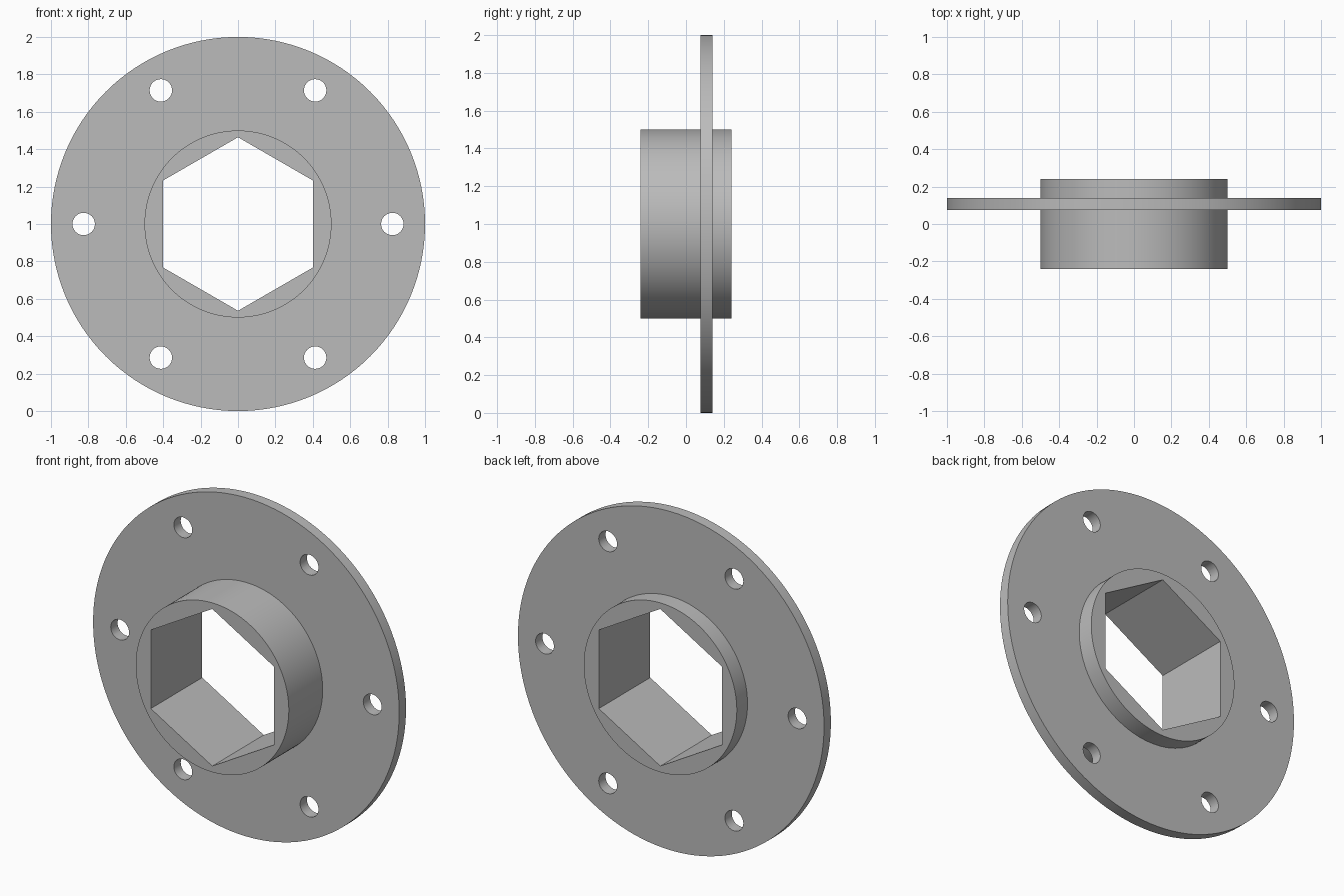
import bpy
import bmesh
from math import sin, cos, pi, radians
from mathutils import Matrix

cube = bpy.data.objects.get("Cube")
if cube:
    bpy.data.objects.remove(cube, do_unlink=True)

SEGMENTS = 128
CENTRE_Z = 1.0

grey = bpy.data.materials.new("plain grey")
grey.use_nodes = True
colour = (0.5, 0.5, 0.5, 1)
grey.diffuse_color = colour
grey.node_tree.nodes["Principled BSDF"].inputs["Base Color"].default_value = colour


def add_object(name, bm):
    bmesh.ops.recalc_face_normals(bm, faces=bm.faces)
    mesh = bpy.data.meshes.new(name)
    bm.to_mesh(mesh)
    bm.free()
    mesh.materials.append(grey)
    obj = bpy.data.objects.new(name, mesh)
    bpy.context.collection.objects.link(obj)
    return obj


def ring_point(radius, angle, y):
    return (radius * sin(angle), y, CENTRE_Z + radius * cos(angle))


def lathe(name, profile):
    """Stack rings along y, join them and cap both ends."""
    bm = bmesh.new()
    rings = [[bm.verts.new(ring_point(r, 2 * pi * i / SEGMENTS, y))
              for i in range(SEGMENTS)] for r, y in profile]
    for a, b in zip(rings, rings[1:]):
        for i in range(SEGMENTS):
            j = (i + 1) % SEGMENTS
            bm.faces.new((a[i], a[j], b[j], b[i]))
    bm.faces.new(rings[0])
    bm.faces.new(rings[-1])
    return add_object(name, bm)


def add_prism(bm, x, z, radius, sides, turn):
    """Add a long prism lying along y."""
    place = (Matrix.Translation((x, 0, z)) @ Matrix.Rotation(turn, 4, "Y")
             @ Matrix.Rotation(radians(90), 4, "X"))
    bmesh.ops.create_cone(bm, cap_ends=True, segments=sides, radius1=radius,
                          radius2=radius, depth=1, matrix=place)


# Hub and flange, turned in one piece
flange = lathe("flanged_hub", [(0.5, -0.24), (0.5, 0.076), (1, 0.076),
                               (1, 0.14), (0.5, 0.14), (0.5, 0.24)])

# Hexagonal bore with points at top and bottom, and six bolt holes
bm = bmesh.new()
add_prism(bm, 0, CENTRE_Z, 0.4 / cos(pi / 6) + 0.002, 6, 0)
for i in range(6):
    x, _, z = ring_point(0.825, pi / 6 + i * pi / 3, 0)
    add_prism(bm, x, z, 0.06, 32, 0)
cutter = add_object("hole_cutter", bm)
cutter.hide_render = True

cut = flange.modifiers.new("holes", "BOOLEAN")
cut.operation = "DIFFERENCE"
cut.solver = "EXACT"
cut.object = cutter

bpy.ops.object.select_all(action="DESELECT")
flange.select_set(True)
bpy.context.view_layer.objects.active = flange
bpy.ops.object.modifier_apply(modifier=cut.name)
bpy.data.objects.remove(cutter, do_unlink=True)

# Smooth round walls, crisp rims and flat bore
bpy.ops.object.shade_smooth_by_angle(angle=radians(30))
